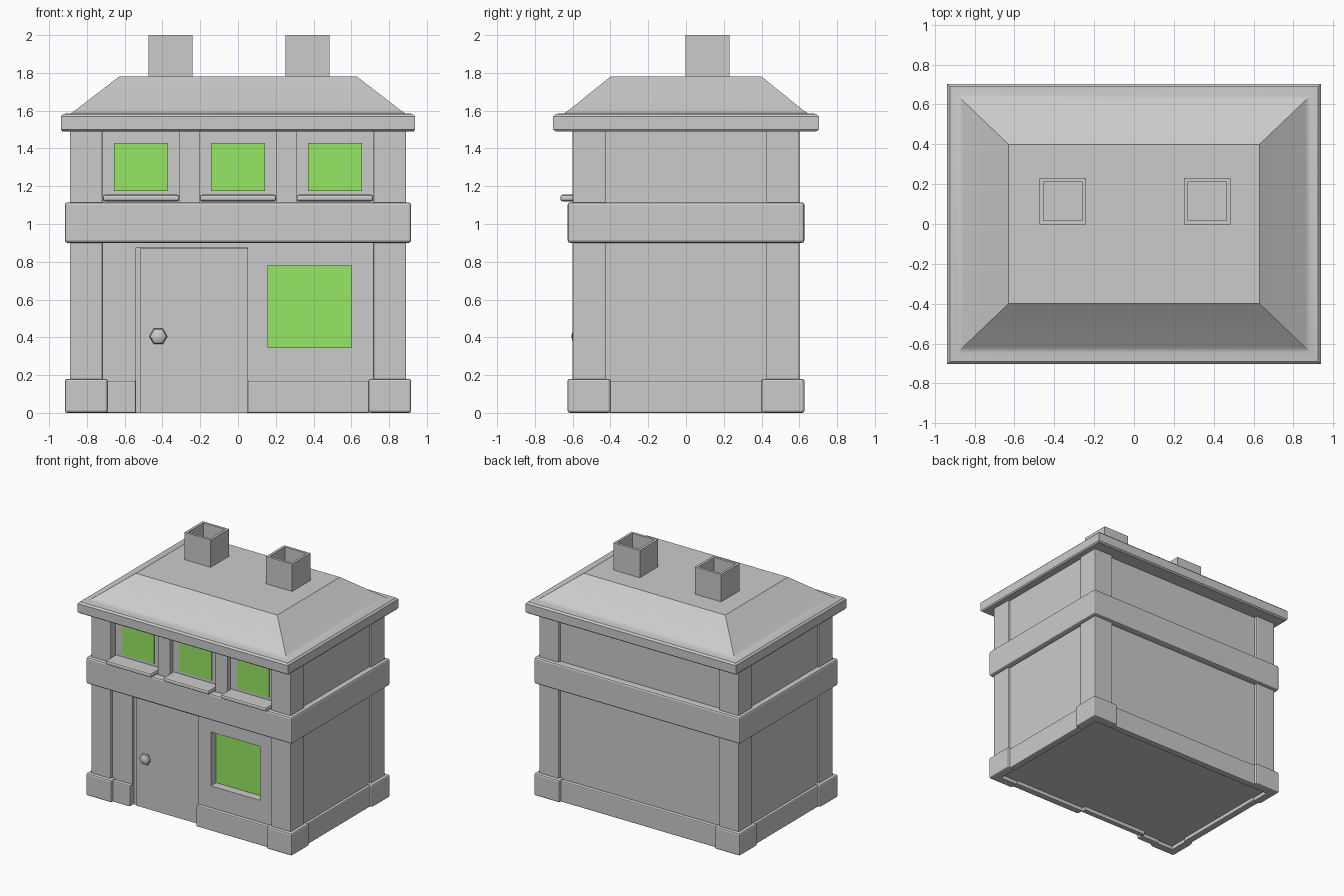
import bpy, bmesh, math
from mathutils import Matrix, Vector

if "Cube" in bpy.data.objects:
    bpy.data.objects.remove(bpy.data.objects["Cube"], do_unlink=True)


def material(name, rgb):
    m = bpy.data.materials.new(name)
    m.use_nodes = True
    m.diffuse_color = (*rgb, 1)
    m.node_tree.nodes["Principled BSDF"].inputs["Base Color"].default_value = (*rgb, 1)
    return m


STONE = material("grey stone", (0.6, 0.6, 0.6))
GLASS = material("green glass", (0.32, 0.83, 0.135))


def finish(name, bm, mat):
    bmesh.ops.recalc_face_normals(bm, faces=bm.faces)
    mesh = bpy.data.meshes.new(name)
    bm.to_mesh(mesh)
    bm.free()
    mesh.materials.append(mat)
    ob = bpy.data.objects.new(name, mesh)
    bpy.context.collection.objects.link(ob)
    return ob


def box(name, x, y, z, mat=STONE, bevel=0.0):
    """Box between (min, max) pairs, with optionally rounded edges."""
    bm = bmesh.new()
    bmesh.ops.create_cube(bm, size=1)
    for v in bm.verts:
        v.co = Vector([r[0] if c < 0 else r[1] for c, r in zip(v.co, (x, y, z))])
    if bevel:
        bmesh.ops.bevel(bm, geom=bm.edges[:], offset=bevel, segments=2,
                        profile=0.5, affect='EDGES')
    return finish(name, bm, mat)


def activate(ob):
    bpy.ops.object.select_all(action='DESELECT')
    ob.select_set(True)
    bpy.context.view_layer.objects.active = ob


def cut(ob, x, y, z):
    """Carve a box out of an object."""
    cutter = box("cutter", x, y, z)
    cutter.hide_render = True
    mod = ob.modifiers.new("cut", 'BOOLEAN')
    mod.operation, mod.solver, mod.object = 'DIFFERENCE', 'EXACT', cutter
    activate(ob)
    bpy.ops.object.modifier_apply(modifier=mod.name)
    bpy.data.objects.remove(cutter, do_unlink=True)


def span(a, b, side):
    """The range a..b, or its mirror image."""
    return (a, b) if side > 0 else (-b, -a)


# Walls with recesses for the shop window, the door and the upper windows
walls = box("walls", (-0.875, 0.875), (-0.575, 0.575), (0.03, 1.52))
cut(walls, (0.16, 0.60), (-0.7, -0.50), (0.345, 0.78))
cut(walls, (-0.54, 0.05), (-0.7, -0.53), (-0.1, 0.875))
box("shop_window_pane", (0.16, 0.60), (-0.507, -0.499), (0.345, 0.78), GLASS)

for i, x in enumerate((-0.513, 0, 0.513)):
    cut(walls, (x - 0.204, x + 0.204), (-0.7, -0.535), (1.05, 1.6))
    box(f"upper_pane_{i}", (x - 0.143, x + 0.143), (-0.543, -0.534), (1.175, 1.43), GLASS)
    box(f"window_sill_{i}", (x - 0.203, x + 0.203), (-0.665, -0.53), (1.12, 1.155), bevel=0.012)

# Door, jamb and knob
box("door", (-0.515, 0.05), (-0.56, -0.52), (0, 0.872))
box("door_jamb", (-0.54, -0.515), (-0.55, -0.52), (0, 0.875))
bm = bmesh.new()
bmesh.ops.create_uvsphere(bm, u_segments=6, v_segments=6, radius=0.048)
bmesh.ops.transform(bm, verts=bm.verts, matrix=(
    Matrix.Translation((-0.422, -0.58, 0.405)) @ Matrix.Rotation(math.pi / 2, 4, 'X')
    @ Matrix.Rotation(math.pi / 6, 4, 'Z') @ Matrix.Diagonal((1, 1, 0.55, 1))))
knob = finish("door_knob", bm, STONE)

# Corner posts on hollow base blocks
for sx in (-1, 1):
    for sy in (-1, 1):
        where = ("left" if sx > 0 else "right") + ("_back" if sy > 0 else "_front")
        box("post_" + where, span(0.717, 0.89, sx), span(0.425, 0.60, sy), (0.1, 1.52), bevel=0.006)
        block = box("base_block_" + where, span(0.69, 0.917, sx), span(0.40, 0.627, sy),
                    (0, 0.18), bevel=0.012)
        cut(block, (-0.85, 0.85), (-0.56, 0.56), (-0.1, 0.03))

# Plinth between the blocks, interrupted by the door
box("plinth_front_left", (0.05, 0.70), (-0.605, -0.55), (0, 0.17), bevel=0.008)
box("plinth_front_right", (-0.71, -0.54), (-0.605, -0.55), (0, 0.17), bevel=0.008)
box("plinth_back", (-0.70, 0.70), (0.55, 0.605), (0, 0.17), bevel=0.008)
for sx, side in ((-1, "right"), (1, "left")):
    box("plinth_" + side, span(0.84, 0.897, sx), (-0.41, 0.41), (0, 0.17), bevel=0.008)

# Band between the floors
box("floor_band", (-0.917, 0.917), (-0.627, 0.627), (0.90, 1.115), bevel=0.014)

# Hipped roof with flat top, lofted through rectangles (half x, half y, z)
profile = [(0.93, 0.69, 1.49), (0.938, 0.703, 1.5), (0.938, 0.703, 1.57),
           (0.925, 0.69, 1.583), (0.885, 0.645, 1.586), (0.86, 0.62, 1.603),
           (0.63, 0.40, 1.78)]
bm = bmesh.new()
rings = [[bm.verts.new((sx * a, sy * b, z)) for sx, sy in ((-1, -1), (1, -1), (1, 1), (-1, 1))]
         for a, b, z in profile]
for low, high in zip(rings, rings[1:]):
    for i in range(4):
        j = (i + 1) % 4
        bm.faces.new((low[i], low[j], high[j], high[i]))
bm.faces.new(rings[0][::-1])
bm.faces.new(rings[-1])
roof = finish("roof", bm, STONE)

# Hollow chimneys
for side, x in (("right", -0.358), ("left", 0.368)):
    chimney = box("chimney_" + side, (x - 0.117, x + 0.117), (-0.003, 0.23), (1.72, 2.0))
    cut(chimney, (x - 0.097, x + 0.097), (0.017, 0.21), (1.79, 2.1))

# Soft shading on rounded parts
for ob in (roof, knob):
    activate(ob)
    bpy.ops.object.shade_smooth_by_angle(angle=math.radians(32))
bpy.ops.object.select_all(action='DESELECT')
